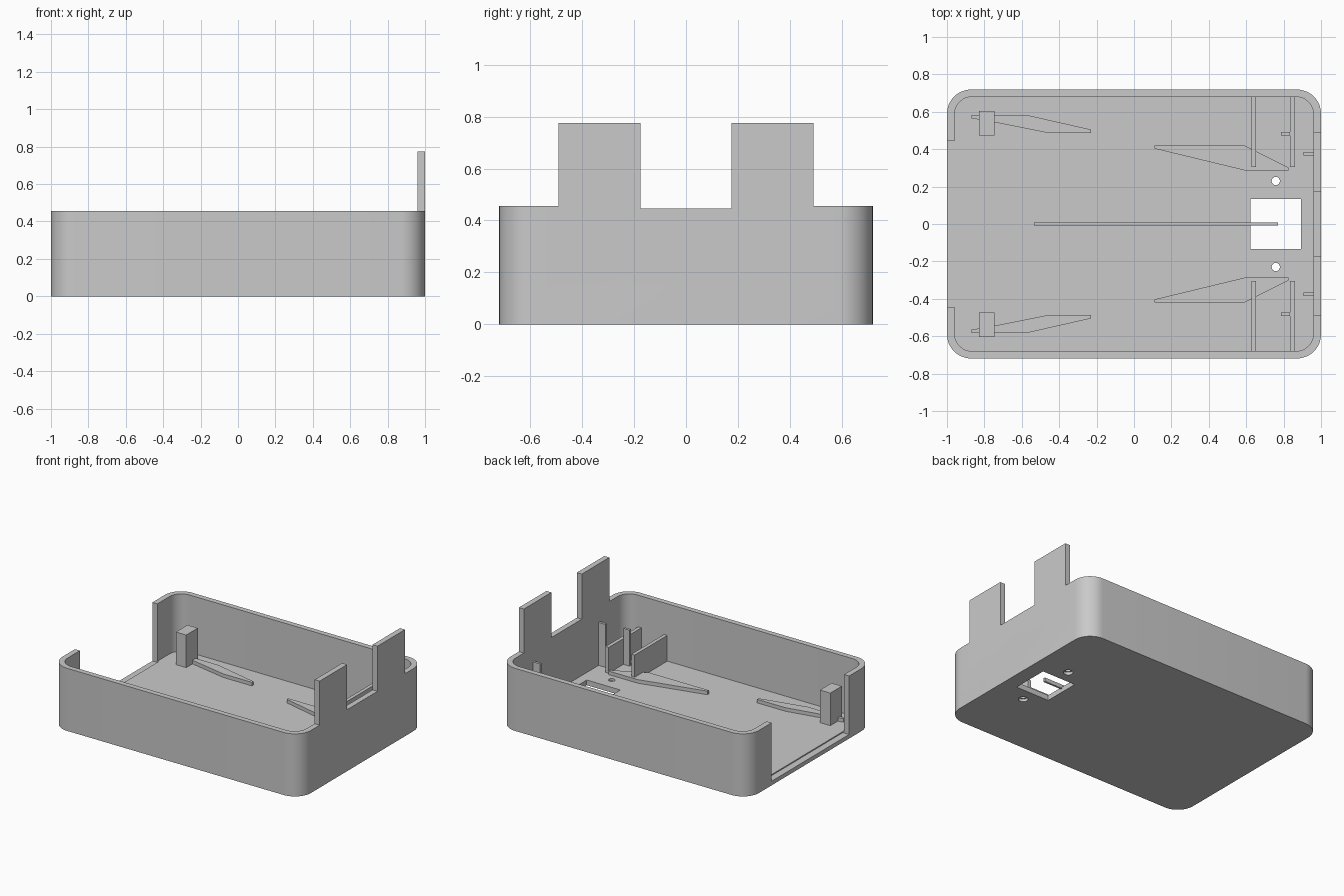
import bpy
import bmesh
from math import cos, sin, pi, radians

cube = bpy.data.objects.get("Cube")
if cube:
    bpy.data.objects.remove(cube, do_unlink=True)

grey = bpy.data.materials.new("plain grey")
grey.use_nodes = True
colour = (0.59, 0.59, 0.59, 1)
grey.diffuse_color = colour
grey.node_tree.nodes["Principled BSDF"].inputs["Base Color"].default_value = colour

WALL_TOP = 0.455
FLOOR = 0.038
SINK = 0.01  # overlap of fittings into the floor


def prism(name, outline, z0, z1):
    """Extrude a flat outline from z0 up to z1."""
    bm = bmesh.new()
    face = bm.faces.new([bm.verts.new((x, y, z0)) for x, y in outline])
    top = bmesh.ops.extrude_face_region(bm, geom=[face])["geom"]
    verts = [v for v in top if isinstance(v, bmesh.types.BMVert)]
    bmesh.ops.translate(bm, verts=verts, vec=(0, 0, z1 - z0))
    bmesh.ops.recalc_face_normals(bm, faces=bm.faces)
    mesh = bpy.data.meshes.new(name)
    bm.to_mesh(mesh)
    bm.free()
    mesh.materials.append(grey)
    obj = bpy.data.objects.new(name, mesh)
    bpy.context.collection.objects.link(obj)
    return obj


def block(name, x0, x1, y0, y1, z0, z1):
    return prism(name, [(x0, y0), (x1, y0), (x1, y1), (x0, y1)], z0, z1)


def rounded(half_x, half_y, r, steps=12):
    """Rounded rectangle outline."""
    points = []
    for k, (sx, sy) in enumerate([(1, 1), (-1, 1), (-1, -1), (1, -1)]):
        for i in range(steps + 1):
            a = (k + i / steps) * pi / 2
            points.append((sx * (half_x - r) + r * cos(a),
                           sy * (half_y - r) + r * sin(a)))
    return points


def circle(cx, cy, r, n=24):
    return [(cx + r * cos(2 * pi * i / n), cy + r * sin(2 * pi * i / n)) for i in range(n)]


def boolean(target, tool, operation):
    tool.hide_render = True
    mod = target.modifiers.new(operation, 'BOOLEAN')
    mod.object, mod.operation, mod.solver = tool, operation, 'EXACT'
    graph = bpy.context.evaluated_depsgraph_get()
    mesh = bpy.data.meshes.new_from_object(target.evaluated_get(graph))
    target.modifiers.clear()
    target.data = mesh
    bpy.data.objects.remove(tool, do_unlink=True)


# Open tray with rounded corners
tray = prism("tray", rounded(1, 0.719, 0.13), 0, WALL_TOP)
boolean(tray, prism("cavity", rounded(0.96, 0.68, 0.095), FLOOR, 1), 'DIFFERENCE')

# Wide opening in one end wall, stepped slightly below the floor
boolean(tray, block("end_opening", -1.1, -0.95, -0.445, 0.445, 0.03, 1), 'DIFFERENCE')

# Lowered rim between the two tall tabs
boolean(tray, block("rim_notch", 0.9, 1.1, -0.175, 0.175, 0.447, 1), 'DIFFERENCE')

# Square window and two countersunk screw holes through the floor
boolean(tray, block("window", 0.623, 0.893, -0.135, 0.135, -0.1, 0.2), 'DIFFERENCE')
for side in (-1, 1):
    boolean(tray, prism("screw_hole", circle(0.758, side * 0.23, 0.022), -0.1, 0.2), 'DIFFERENCE')
    boolean(tray, prism("screw_recess", circle(0.758, side * 0.23, 0.032), -0.1, 0.02), 'DIFFERENCE')

# Tall tabs on the other end wall
for side in (-1, 1):
    y0, y1 = sorted((side * 0.175, side * 0.49))
    boolean(tray, block("tall_tab", 0.96, 1, y0, y1, 0.3, 0.775), 'UNION')

bpy.ops.object.select_all(action='DESELECT')
tray.select_set(True)
bpy.context.view_layer.objects.active = tray
bpy.ops.object.shade_smooth_by_angle(angle=radians(30))

# Long low rib along the middle
block("middle_rib", -0.535, 0.77, -0.007, 0.007, FLOOR - SINK, FLOOR + 0.018)

# Fittings mirrored across the middle
short_guide = [(-0.87, 0.565), (-0.75, 0.545), (-0.46, 0.487), (-0.23, 0.487),
               (-0.23, 0.505), (-0.57, 0.582), (-0.87, 0.582)]
long_guide = [(0.11, 0.403), (0.59, 0.287), (0.825, 0.287), (0.825, 0.303),
              (0.59, 0.42), (0.11, 0.42)]
# name, x range, y range, top height
blocks = [
    ("corner_post", -0.83, -0.747, 0.472, 0.605, 0.275),
    ("inner_divider", 0.627, 0.653, 0.305, 0.69, 0.225),
    ("outer_divider", 0.835, 0.861, 0.305, 0.69, 0.225),
    ("small_stop", 0.785, 0.835, 0.473, 0.491, 0.3),
    ("wall_stop", 0.905, 0.97, 0.367, 0.385, 0.35),
]
for side, label in ((1, "back"), (-1, "front")):
    for name, outline in (("short_guide", short_guide), ("long_guide", long_guide)):
        prism(f"{label}_{name}", [(x, side * y) for x, y in outline],
              FLOOR - SINK, FLOOR + 0.026)
    for name, x0, x1, y0, y1, top in blocks:
        a, b = sorted((side * y0, side * y1))
        block(f"{label}_{name}", x0, x1, a, b, FLOOR - SINK, top)
